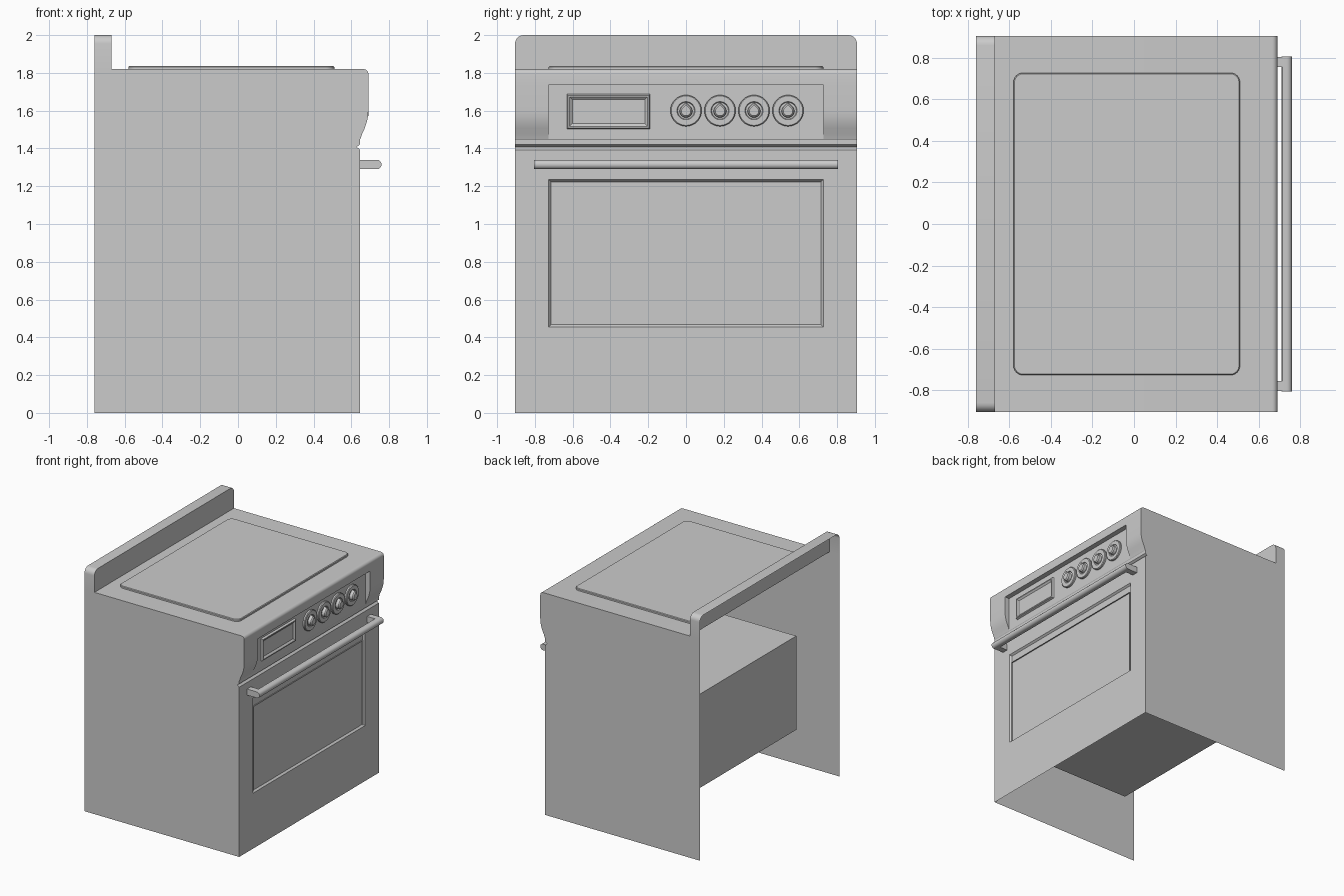
import bpy, bmesh, math

if "Cube" in bpy.data.objects:
    bpy.data.objects.remove(bpy.data.objects["Cube"])

W, FRONT, BACK, TOP = 0.905, 0.645, -0.76, 1.82


def finish(bm, name, smooth=True):
    bmesh.ops.remove_doubles(bm, verts=bm.verts, dist=1e-5)
    bmesh.ops.recalc_face_normals(bm, faces=bm.faces)
    me = bpy.data.meshes.new(name)
    bm.to_mesh(me)
    bm.free()
    ob = bpy.data.objects.new(name, me)
    bpy.context.collection.objects.link(ob)
    if smooth:
        bpy.context.view_layer.objects.active = ob
        ob.select_set(True)
        bpy.ops.object.shade_smooth_by_angle(angle=math.radians(30))
        ob.select_set(False)
    return ob


def face(bm, pts):
    return bm.faces.new([bm.verts.new(p) for p in pts])


def strip(bm, prof, y0, y1):
    """Sheet swept along y from an open (x, z) profile."""
    for (xa, za), (xb, zb) in zip(prof, prof[1:]):
        face(bm, [(xa, y0, za), (xa, y1, za), (xb, y1, zb), (xb, y0, zb)])


def arc(cx, cy, r, a0, a1, n=6):
    return [(cx + r * math.cos(math.radians(a0 + (a1 - a0) * i / n)),
             cy + r * math.sin(math.radians(a0 + (a1 - a0) * i / n))) for i in range(n + 1)]


def rounded(u0, u1, v0, v1, r):
    return (arc(u1 - r, v1 - r, r, 0, 90) + arc(u0 + r, v1 - r, r, 90, 180)
            + arc(u0 + r, v0 + r, r, 180, 270) + arc(u1 - r, v0 + r, r, 270, 360))


def loft(bm, rings, cap_start=False, cap_end=True):
    """Bridge closed rings of equal length and cap the ends."""
    vs = [[bm.verts.new(p) for p in ring] for ring in rings]
    for a, b in zip(vs, vs[1:]):
        for i in range(len(a)):
            j = (i + 1) % len(a)
            bm.faces.new([a[i], a[j], b[j], b[i]])
    if cap_start:
        bm.faces.new(vs[0][::-1])
    if cap_end:
        bm.faces.new(vs[-1])


def rect(x, y0, y1, z0, z1):
    return [(x, y0, z0), (x, y1, z0), (x, y1, z1), (x, y0, z1)]


# Casing: front profile, open at the back and underneath
IN_Y, IN_Z, PANEL_X = 0.727, 1.735, 0.648
upper = [(BACK + 0.09, TOP)] + arc(0.665, 1.795, 0.025, 90, 0)
lip = [(0.69, IN_Z)]
curve = [(0.69, 1.60), (0.688, 1.57), (0.682, 1.54), (0.671, 1.507), (0.657, 1.478), (PANEL_X, 1.45)]
groove = [(FRONT, 1.445), (FRONT, 1.42), (0.638, 1.415), (0.628, 1.408), (0.638, 1.40), (FRONT, 1.393)]
bm = bmesh.new()
strip(bm, upper + lip, -W, W)
for s in (-1, 1):
    strip(bm, lip + curve, s * IN_Y, s * W)
    face(bm, [(x, s * IN_Y, z) for x, z in lip + curve + [(PANEL_X, IN_Z)]])
    outline = upper + lip + curve + groove + [(FRONT, 0), (BACK, 0), (BACK, TOP)]
    face(bm, [(x, s * W, z) for x, z in outline])
strip(bm, lip + [(PANEL_X, IN_Z), (PANEL_X, 1.45)], -IN_Y, IN_Y)
strip(bm, [curve[-1]] + groove, -W, W)
finish(bm, "casing")

# Door with a shallow stepped window
bm = bmesh.new()
WY, WZ0, WZ1 = 0.727, 0.455, 1.235
loft(bm, [rect(FRONT, -W, W, 0, 1.393), rect(FRONT, -WY, WY, WZ0, WZ1),
          rect(0.63, -WY + 0.012, WY - 0.012, WZ0 + 0.012, WZ1 - 0.012)])
finish(bm, "door", False)

# Backsplash with rounded top corners, hollow behind
bm = bmesh.new()
prof = [(W, TOP)] + arc(W - 0.045, 1.955, 0.045, 0, 90) + arc(-W + 0.045, 1.955, 0.045, 90, 180) + [(-W, TOP)]
for (ya, za), (yb, zb) in zip(prof, prof[1:]):
    face(bm, [(BACK, ya, za), (BACK, yb, zb), (-0.67, yb, zb), (-0.67, ya, za)])
face(bm, [(-0.67, y, z) for y, z in prof])
finish(bm, "backsplash")

# Glass hob plate
bm = bmesh.new()
loft(bm, [[(x, y, z) for x, y in rounded(-0.58 + i, 0.51 - i, -0.727 + i, 0.727 - i, 0.045 - i)]
          for z, i in ((TOP, 0), (1.832, 0), (1.837, 0.005))])
finish(bm, "hob_plate")

# Oven cavity, open towards the door
bm = bmesh.new()
loft(bm, [rect(FRONT - 0.005, -0.71, 0.71, 0.39, 1.16), rect(-0.505, -0.71, 0.71, 0.39, 1.16)])
finish(bm, "oven_cavity", False)

# Fan cover on the cavity back wall
bm = bmesh.new()
loft(bm, [[(x, y, 0.77 + z) for y, z in arc(0, 0, r, 0, 360, 32)[:-1]]
          for x, r in ((-0.503, 0.18), (-0.48, 0.18), (-0.47, 0.16))])
finish(bm, "fan_cover")

# Display frame with sunken screen
bm = bmesh.new()
steps = ((PANEL_X, 0), (0.664, 0.006), (0.664, 0.014), (0.652, 0.028))
loft(bm, [rect(x, -0.63 + i, -0.19 - i, 1.503 + i, 1.687 - i) for x, i in steps])
finish(bm, "display", False)


# Control knobs: round bezel and teardrop grip
def teardrop(r, n=24):
    pts = arc(0, 0, r, 135, 405, n)
    return pts + [(0, r * 1.414)]


for k in range(4):
    y0, z0 = 0.18 * k, 1.6
    bm = bmesh.new()
    loft(bm, [[(x, y0 + y, z0 + z) for y, z in arc(0, 0, r, 0, 360, 32)[:-1]]
              for x, r in ((PANEL_X, 0.083), (0.66, 0.083), (0.665, 0.078), (0.665, 0.048), (0.658, 0.044))])
    loft(bm, [[(x, y0 + y, z0 - 0.003 + z) for y, z in teardrop(r)]
              for x, r in ((0.658, 0.034), (0.682, 0.032), (0.69, 0.024))])
    finish(bm, f"knob_{k + 1}")

# Door handle: round-nosed bar on two brackets
bm = bmesh.new()
nose = arc(0.735, 1.315, 0.025, -90, 90, 10) + [(0.715, 1.34), (0.709, 1.334), (0.709, 1.296), (0.715, 1.29)]
loft(bm, [[(x, y, z) for x, z in nose] for y in (-0.805, 0.805)], True)
for s in (-1, 1):
    a, b = sorted((s * 0.755, s * 0.804))
    loft(bm, [rect(x, a, b, 1.29, 1.34) for x in (FRONT, 0.715)], True)
finish(bm, "door_handle")
